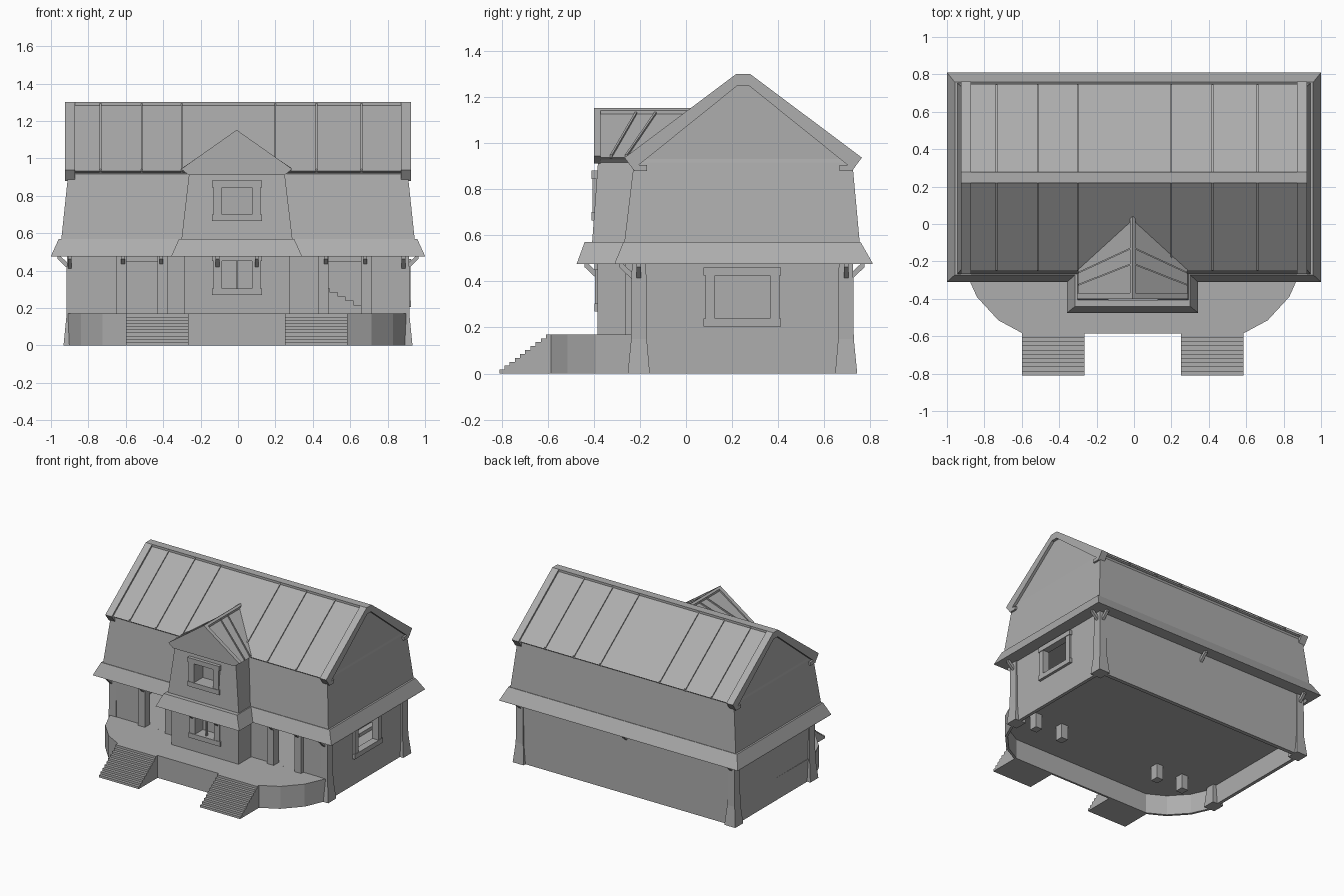
import bpy, bmesh
from mathutils import Vector

if "Cube" in bpy.data.objects:
    bpy.data.objects.remove(bpy.data.objects["Cube"])

grey = bpy.data.materials.new("mid_grey")
grey.diffuse_color = (.42, .42, .42, 1)
grey.use_nodes = True
grey.node_tree.nodes["Principled BSDF"].inputs["Base Color"].default_value = grey.diffuse_color


def make(name, verts, faces):
    me = bpy.data.meshes.new(name)
    me.from_pydata(verts, [], faces)
    bm = bmesh.new()
    bm.from_mesh(me)
    bmesh.ops.recalc_face_normals(bm, faces=bm.faces)
    bm.to_mesh(me)
    bm.free()
    me.materials.append(grey)
    ob = bpy.data.objects.new(name, me)
    bpy.context.collection.objects.link(ob)
    return ob


def loft(name, rings):
    n = len(rings[0])
    verts = [p for r in rings for p in r]
    faces = [tuple(range(n)), tuple(range(len(verts) - n, len(verts)))]
    for k in range(len(rings) - 1):
        for i in range(n):
            j = (i + 1) % n
            faces.append((k * n + i, k * n + j, k * n + n + j, k * n + n + i))
    return make(name, verts, faces)


def rect(x0, x1, y0, y1, z):
    return [(x0, y0, z), (x1, y0, z), (x1, y1, z), (x0, y1, z)]


def box(name, x0, x1, y0, y1, z0, z1):
    return loft(name, [rect(x0, x1, y0, y1, z0), rect(x0, x1, y0, y1, z1)])


def prism(name, prof, axis, a, b):
    def at(p, t):
        return {'x': (t, p[0], p[1]), 'y': (p[0], t, p[1]), 'z': (p[0], p[1], t)}[axis]
    return loft(name, [[at(p, a) for p in prof], [at(p, b) for p in prof]])


def strip(name, a, b, side, up, w, h):
    """Thin batten from a to b, width w along side, height h along up."""
    s, u = Vector(side) * w / 2, Vector(up) * h / 2
    return loft(name, [[Vector(p) + q for q in (s + u, s - u, -s - u, u - s)] for p in (a, b)])


def cut(ob, *dims):
    c = box("cutter", *dims)
    c.hide_render = True
    c.hide_set(True)
    m = ob.modifiers.new("opening", 'BOOLEAN')
    m.object, m.operation, m.solver = c, 'DIFFERENCE', 'EXACT'


def window(name, a0, a1, z0, z1, w, d0, d1, axis):
    """Frame bars around an opening; lintel and sill run past the jambs."""
    for part, p, q, r, s, e in (("jamb", a0 - w, a0, z0, z1, 0.004), ("jamb", a1, a1 + w, z0, z1, 0.004),
                                ("sill", a0 - w - .008, a1 + w + .008, z0 - .036, z0, 0),
                                ("lintel", a0 - w - .008, a1 + w + .008, z1, z1 + .036, 0)):
        if axis == 'y':
            box(name + "_" + part, p, q, d0 + e, d1, r, s)
        else:
            box(name + "_" + part, d0, d1 - e, p, q, r, s)


# porch deck with faceted ends, carried through the house as the floor
edge = [(.90, -.235), (.83, -.39), (.715, -.515), (.585, -.585)]
front = edge + [(-x - .01, y) for x, y in reversed(edge)]
prism("deck_floor", front + [(-.90, .71), (.90, .71)], 'z', .15, .17)
inner = [(x * .985, y + .015) for x, y in front]
prism("porch_skirt", front + inner[::-1], 'z', 0, .17)

# porch steps
for x0, x1 in ((-.60, -.265), (.25, .585)):
    n, prof = 10, [(-.58, 0), (-.81, 0)]
    for i in range(n):
        y = -.81 + i * .0225
        prof += [(y, (i + 1) * .017), (y + .0225, (i + 1) * .017)]
    prof[-1] = (-.58, .17)
    prism("porch_steps", prof, 'x', x0, x1)

# ground floor walls
box("back_wall", -.905, .905, .69, .72, 0, .49)
box("left_wall", -.905, -.88, -.23, .72, 0, .49)
right = box("right_wall", .88, .905, -.23, .72, 0, .49)
cut(right, .8, 1, .125, .365, .24, .425)
window("side_window", .125, .365, .24, .425, .04, .87, .925, 'x')
fw = box("front_wall", -.90, .90, -.235, -.21, .16, .49)
cut(fw, -.60, -.43, -.4, 0, .1701, .445)
cut(fw, .48, .66, -.4, 0, .1701, .445)

# interior stair seen through the right door
for i in range(12):
    box("inner_stair", .66 - i * .042, .702 - i * .042, .45, .65, .17, .195 + i * .022)

# door posts and flared corner posts
for x in (-.625, -.402, .455, .685):
    box("door_post", x - .028, x + .028, -.262, -.20, .04, .49)
for sx in (-1, 1):
    for y, sy in ((-.235, -1), (.725, 1)):
        rings = []
        for z, o, i in ((0, .018, .078), (.15, .003, .065), (.49, 0, .062)):
            xs = sorted((sx * (.915 + o), sx * (.92 - i)))
            ys = sorted((y + sy * o, y - sy * i))
            rings.append(rect(*xs, *ys, z))
        loft("corner_post", rings)

# bay with lower window
bay = box("bay_wall", -.29, .275, -.385, -.2, .16, .49)
cut(bay, -.085, .075, -.5, -.3, .305, .45)
window("bay_window", -.085, .075, .305, .45, .045, -.398, -.37, 'y')
box("bay_mullion", -.012, -.002, -.375, -.355, .30, .455)

# skirt roof around house and bay
loft("skirt_roof", [rect(-1, 1, -.31, .81, .475), rect(-.998, .998, -.308, .808, .482),
                    rect(-.958, .958, -.272, .758, .57)])
loft("bay_skirt_roof", [rect(-.358, .343, -.475, -.2, .475), rect(-.315, .30, -.44, -.2, .57)])

# brackets under the skirt roof
def bracket(x, y, dx, dy):
    a = Vector((x, y, .425))
    b = Vector((x + dx * .055, y + dy * .055, .477))
    strip("eave_bracket", a, b, (abs(dy), abs(dx), 0), (0, 0, 1), .02, .03)

for x in (-.90, -.615, -.41, .47, .68, .885):
    bracket(x, -.235, 0, -1)
for x in (-.11, .10):
    bracket(x, -.385, 0, -1)
for x in (-.885, 0, .885):
    bracket(x, .72, 0, 1)
for s in (-1, 1):
    for y in (-.205, .695):
        bracket(s * .91, y, s, 0)

# upper storey and gable
loft("upper_wall", [rect(-.945, .945, -.268, .754, .565), rect(-.908, .908, -.226, .722, .915),
                    rect(-.905, .905, -.236, .732, .932)])
prism("gable", [(-.226, .912), (.722, .912), (.27, 1.26), (.23, 1.26)], 'x', -.905, .905)

# main roof: panels, ridge cap, barge boards, battens
C = .248
def both(half):
    return half + [(2 * C - y, z) for y, z in reversed(half)]

outer = both([(-.252, .932), (.22, 1.285)])
prism("roof_panels", outer + both([(-.236, .925), (.22, 1.245)])[::-1], 'x', -.90, .90)
box("ridge_cap", -.92, .92, C - .03, C + .03, 1.275, 1.30)
for s in (-1, 1):
    a, b = sorted((s * .872, s * .926))
    half_out = [(-.17, .905), (-.17, .88), (-.225, .88), (-.267, .937), (.218, 1.30)]
    half_in = [(-.205, .905), (.224, 1.25)]
    prism("barge_board", both(half_out) + both(half_in)[::-1], 'x', a, b)
for x in (-.735, -.515, -.30, .20, .42, .66):
    for s in (-1, 1):
        strip("roof_batten", (x, C + s * .497, .934), (x, C + s * .028, 1.284), (1, 0, 0), (0, 0, 1), .009, .02)

# dormer wall and upper window
D = -.007
dormer = loft("dormer_wall", [rect(-.303, .292, -.408, -.1, .56), rect(-.262, .25, -.382, -.1, .915),
                              rect(-.282, .268, -.39, -.1, .932)])
cut(dormer, -.085, .075, -.5, -.3, .70, .845)
window("dormer_window", -.085, .075, .70, .845, .045, -.41, -.36, 'y')

# dormer roof with raised front gable and slanted battens
prism("dormer_roof", [(D - .293, .937), (D, 1.137), (D + .293, .937), (D + .275, .928), (D, 1.09), (D - .275, .928)],
      'y', -.39, .02)
prism("dormer_barge", [(D - .297, .943), (D, 1.152), (D + .297, .943), (D + .258, .912), (D - .258, .912)],
      'y', -.40, -.37)
prism("dormer_ridge", [(D - .015, 1.12), (D - .015, 1.142), (D, 1.152), (D + .015, 1.142), (D + .015, 1.12)],
      'y', -.40, .04)
for s in (-1, 1):
    for y0, y1 in ((-.215, -.325), (-.13, -.26)):
        strip("dormer_batten", (D + s * .01, y0, 1.131), (D + s * .290, y1, .942), (0, 1, 0), (0, 0, 1), .009, .016)
